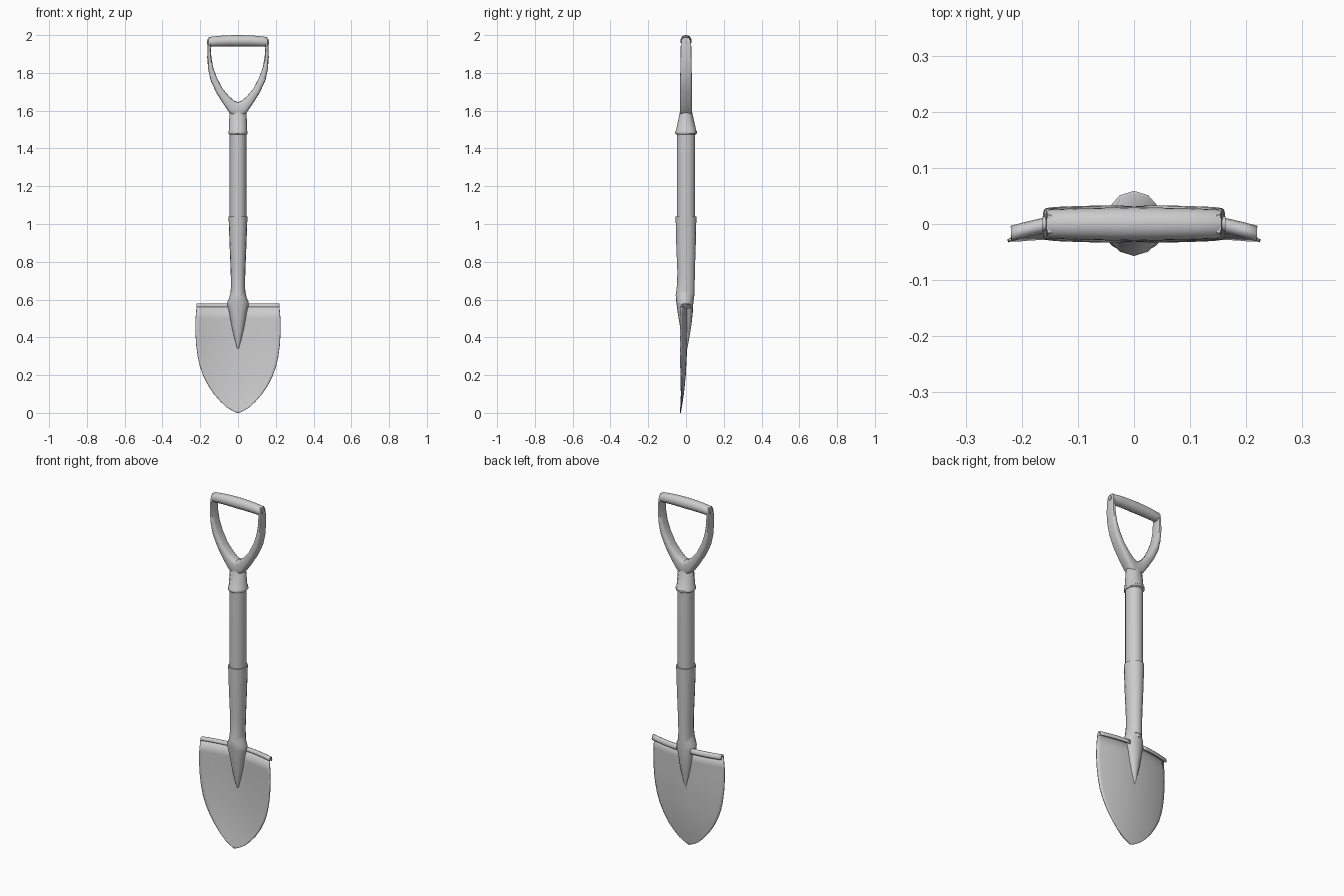
import bpy, bmesh, math
from mathutils import Vector

cube = bpy.data.objects.get("Cube")
if cube:
    bpy.data.objects.remove(cube, do_unlink=True)

GREY = (0.6, 0.6, 0.6, 1)
mat = bpy.data.materials.new("plain grey")
mat.use_nodes = True
mat.diffuse_color = GREY
mat.node_tree.nodes["Principled BSDF"].inputs["Base Color"].default_value = GREY


def finish(name, bm, angle=40):
    bmesh.ops.recalc_face_normals(bm, faces=bm.faces)
    mesh = bpy.data.meshes.new(name)
    bm.to_mesh(mesh)
    bm.free()
    mesh.materials.append(mat)
    ob = bpy.data.objects.new(name, mesh)
    bpy.context.collection.objects.link(ob)
    bpy.ops.object.select_all(action='DESELECT')
    ob.select_set(True)
    bpy.context.view_layer.objects.active = ob
    bpy.ops.object.shade_smooth_by_angle(angle=math.radians(angle))
    return ob


def loft(name, sections, sides=16, power=1.0, angle=40):
    """Skin closed rings; each section is (centre, half axis u, half axis v).
    A power below one squares the ring off."""
    bm = bmesh.new()
    rings = []
    for centre, u, v in sections:
        ring = []
        for i in range(sides):
            a = math.tau * i / sides
            c, s = math.cos(a), math.sin(a)
            c = math.copysign(abs(c) ** power, c)
            s = math.copysign(abs(s) ** power, s)
            ring.append(bm.verts.new(Vector(centre) + Vector(u) * c + Vector(v) * s))
        rings.append(ring)
    for a, b in zip(rings, rings[1:]):
        for i in range(sides):
            j = (i + 1) % sides
            bm.faces.new((a[i], a[j], b[j], b[i]))
    bm.faces.new(rings[0])
    bm.faces.new(rings[-1])
    return finish(name, bm, angle)


def upright(name, rows, **kw):
    """Vertical part from rows of (z, half width, front y, back y)."""
    return loft(name, [((0, (f + b) / 2, z), (w, 0, 0), (0, (b - f) / 2, 0))
                       for z, w, f, b in rows], **kw)


def lerp_table(table, x):
    for (x0, y0), (x1, y1) in zip(table, table[1:]):
        if x <= x1:
            return y0 + (y1 - y0) * (x - x0) / (x1 - x0)
    return table[-1][1]


# Shaft, socket sleeve and the tapering ridge on the blade
upright("shaft", [(0.60, .034, -.042, .042), (0.8, .037, -.043, .043),
                  (1.04, .044, -.048, .048), (1.5, .044, -.048, .048)])
upright("socket_sleeve", [(0.62, .040, -.055, .045), (0.68, .037, -.047, .046),
                          (0.75, .039, -.046, .047), (0.9, .045, -.052, .052),
                          (1.04, .050, -.055, .055)])
upright("socket_ridge", [(0.34, .004, -.010, .007), (0.40, .020, -.022, .018),
                         (0.46, .034, -.032, .028), (0.53, .046, -.044, .036),
                         (0.57, .056, -.049, .038), (0.59, .056, -.052, .039),
                         (0.61, .046, -.054, .040), (0.65, .037, -.050, .042)])

# Collar with a rim below the grip fork
upright("collar", [(1.475, .047, -.052, .052), (1.48, .051, -.057, .059),
                   (1.49, .051, -.057, .059), (1.495, .047, -.053, .054),
                   (1.59, .046, -.033, .033), (1.61, .036, -.026, .026)], sides=12)

# Forked arms: rows of outer x, z, inner x, z, half depth
arm = [(0, 1.55, 0, 1.645, .032), (.046, 1.59, .022, 1.654, .033),
       (.077, 1.635, .047, 1.676, .033), (.115, 1.695, .081, 1.716, .032),
       (.145, 1.76, .112, 1.775, .031), (.158, 1.82, .131, 1.828, .030),
       (.163, 1.88, .141, 1.882, .029), (.161, 1.94, .145, 1.94, .028),
       (.158, 1.97, .146, 1.97, .025), (.155, 1.987, .146, 1.987, .016)]


def arm_section(row, side):
    ox, oz, ix, iz, d = row
    outer, inner = Vector((side * ox, 0, oz)), Vector((side * ix, 0, iz))
    return ((outer + inner) / 2, (outer - inner) / 2, (0, d, 0))


loft("grip_fork", [arm_section(r, -1) for r in reversed(arm[1:])]
     + [arm_section(r, 1) for r in arm], sides=16, power=0.55)

# Slightly bowed hand grip and its end pins
loft("hand_grip", [((x * s, 0, z), (0, r, 0), (0, 0, r))
                   for s, rows in ((-1, [(.156, 1.963, .024), (.15, 1.964, .026),
                                         (.10, 1.968, .028), (.05, 1.970, .029)]),
                                   (1, [(0, 1.970, .030), (.05, 1.970, .029),
                                        (.10, 1.968, .028), (.15, 1.964, .026),
                                        (.156, 1.963, .024)]))
                   for x, z, r in rows], sides=20)
for side, label in ((1, "left"), (-1, "right")):
    loft(label + "_grip_pin", [((side * x, 0, 1.963), (0, .013, 0), (0, 0, .013))
                               for x in (.14, .163)], sides=12)

# Dished blade: half width and centre line depend on height
width = [(0, .004), (.012, .03), (.03, .06), (.06, .092), (.10, .127), (.15, .160),
         (.20, .185), (.25, .202), (.30, .213), (.36, .221), (.43, .225),
         (.50, .224), (.56, .219), (.60, .216)]
crown = [(0, -.030), (.1, -.014), (.2, -.004), (.34, .003), (.60, .003)]
COLS = 24
rows = [(z, z, 0) for z, _ in width[:-1]]


def grid_blade(name, rows, columns):
    """Rows are (z for the shape, z drawn, y offset); columns run -1 to 1."""
    bm = bmesh.new()
    lines = []
    for zs, z, dy in rows:
        w = lerp_table(width, zs)
        lines.append([bm.verts.new((w * t, lerp_table(crown, zs)
                                    - .65 * (w * t) ** 2 + dy, z)) for t in columns])
    for a, b in zip(lines, lines[1:]):
        for i in range(len(columns) - 1):
            bm.faces.new((a[i], a[i + 1], b[i + 1], b[i]))
    ob = finish(name, bm, 50)
    solid = ob.modifiers.new("thickness", 'SOLIDIFY')
    solid.thickness = .006
    solid.offset = 0
    return ob


grid_blade("blade", rows, [2 * i / COLS - 1 for i in range(COLS + 1)])

# Foot treads rolled over toward the back
curl = [(.56, .56 + .016 * math.sin(a), .011 * (1 - math.cos(a)))
        for a in (math.radians(d) for d in range(0, 211, 30))]
for side, label in ((1, "left"), (-1, "right")):
    grid_blade(label + "_foot_tread", curl,
               [side * (.2 + .8 * i / 8) for i in range(9)])
